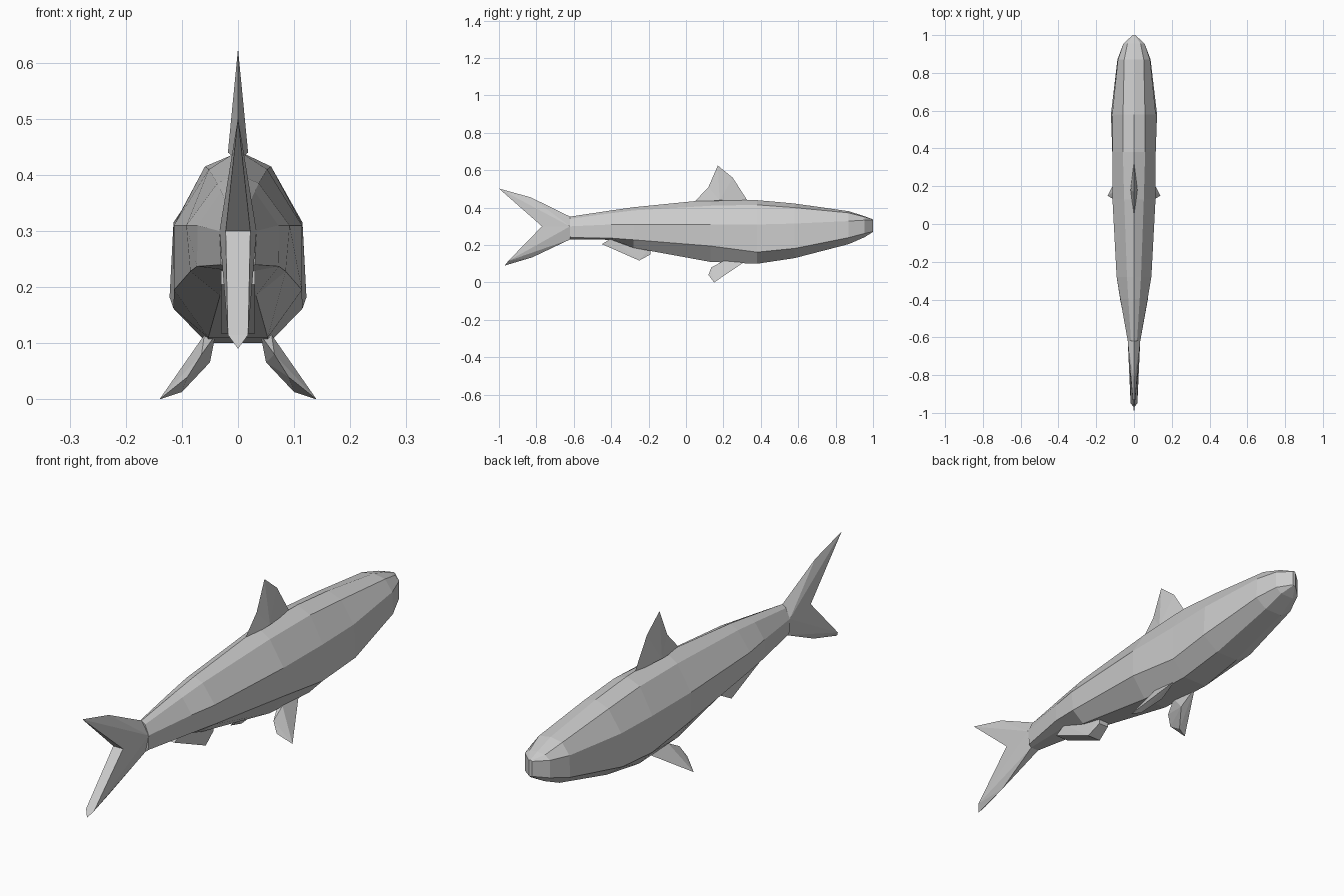
import bpy
import bmesh

default_cube = bpy.data.objects.get("Cube")
if default_cube:
    bpy.data.objects.remove(default_cube, do_unlink=True)

# One plain skin colour
skin = bpy.data.materials.new("skin_grey")
skin.use_nodes = True
skin_colour = (0.6, 0.6, 0.6, 1)
skin.diffuse_color = skin_colour
skin.node_tree.nodes["Principled BSDF"].inputs["Base Color"].default_value = skin_colour


def finish(bm, name):
    """Turn a bmesh into a flat shaded object."""
    bmesh.ops.recalc_face_normals(bm, faces=bm.faces[:])
    mesh = bpy.data.meshes.new(name)
    bm.to_mesh(mesh)
    bm.free()
    mesh.materials.append(skin)
    obj = bpy.data.objects.new(name, mesh)
    bpy.context.collection.objects.link(obj)
    return obj


def mirrored(points):
    """Add the opposite twin of every point off the centre plane."""
    return points + [(-x, y, z) for x, y, z in points if x > 0]


def hull(name, points):
    """Faceted solid wrapped around a few points."""
    bm = bmesh.new()
    for point in points:
        bm.verts.new(point)
    result = bmesh.ops.convex_hull(bm, input=bm.verts[:])
    loose = [v for v in result["geom_interior"] if isinstance(v, bmesh.types.BMVert)]
    bmesh.ops.delete(bm, geom=loose, context="VERTS")
    bmesh.ops.dissolve_limit(bm, angle_limit=0.01, verts=bm.verts[:], edges=bm.edges[:])
    return finish(bm, name)


def ridged_fin(name, outline, hub):
    """Sharp-edged fin: a centre outline fanned to a raised hub on both sides."""
    bm = bmesh.new()
    rim = [bm.verts.new((0, y, z)) for y, z in outline]
    for side in (1, -1):
        peak = bm.verts.new((side * hub[0], hub[1], hub[2]))
        for a, b in zip(rim, rim[1:] + rim[:1]):
            bm.faces.new((a, b, peak))
    return finish(bm, name)


# Body stations from tail root to snout:
# y, back height, then (half width, height) for shoulder, flank, lower flank, belly
stations = [
    (-0.62, 0.352, (0.016, 0.34), (0.033, 0.30), (0.03, 0.24), (0.018, 0.23)),
    (-0.4, 0.385, (0.03, 0.37), (0.072, 0.31), (0.073, 0.237), (0.025, 0.228)),
    (-0.28, 0.402, (0.037, 0.385), (0.092, 0.31), (0.085, 0.228), (0.032, 0.185)),
    (0.13, 0.443, (0.052, 0.41), (0.114, 0.31), (0.114, 0.195), (0.053, 0.11)),
    (0.38, 0.44, (0.059, 0.415), (0.115, 0.31), (0.115, 0.162), (0.055, 0.1)),
    (0.58, 0.422, (0.058, 0.4), (0.115, 0.315), (0.122, 0.182), (0.05, 0.13)),
    (0.87, 0.381, (0.052, 0.372), (0.085, 0.328), (0.088, 0.24), (0.04, 0.205)),
    (0.955, 0.354, (0.035, 0.35), (0.056, 0.333), (0.056, 0.262), (0.03, 0.242)),
    (1.0, 0.337, (0.004, 0.336), (0.007, 0.333), (0.007, 0.272), (0.004, 0.27)),
]
body = bmesh.new()
rings = []
for y, back, *side in stations:
    section = [(0, back)] + side + [(-x, z) for x, z in reversed(side)]
    rings.append([body.verts.new((x, y, z)) for x, z in section])
for near, far in zip(rings, rings[1:]):
    for i in range(len(near)):
        j = (i + 1) % len(near)
        body.faces.new((near[i], near[j], far[j], far[i]))
body.faces.new(rings[0])
body.faces.new(rings[-1])
finish(body, "body")

# Forked tail with sharp leading edges and flat trailing edges
hull("upper_tail_lobe", mirrored([
    (0, -0.62, 0.352), (0, -0.83, 0.455), (0, -1.0, 0.502),
    (0.033, -0.62, 0.30), (0.022, -0.77, 0.30), (0.011, -0.885, 0.4),
]))
hull("lower_tail_lobe", mirrored([
    (0.018, -0.62, 0.23), (0.008, -0.68, 0.215), (0, -0.82, 0.135), (0, -0.97, 0.09),
    (0.033, -0.62, 0.30), (0.022, -0.77, 0.30), (0.018, -0.95, 0.115),
]))

# Dorsal fin
ridged_fin("dorsal_fin", [
    (0.04, 0.425), (0.12, 0.51), (0.17, 0.625), (0.25, 0.56), (0.33, 0.435),
], (0.018, 0.18, 0.44))

# Belly fin, a thick wedge under the tail end
hull("belly_fin", mirrored([
    (0.03, -0.45, 0.205), (0.03, -0.25, 0.117), (0.022, -0.19, 0.15),
    (0.03, -0.4, 0.235), (0.022, -0.19, 0.19),
]))

# Pectoral fins, splayed outward and down
pectoral = [
    (0.04, 0.2, 0.115), (0.06, 0.2, 0.115), (0.05, 0.32, 0.115),
    (0.05, 0.235, 0.066), (0.1, 0.165, 0.013), (0.14, 0.15, 0),
    (0.065, 0.135, 0.08), (0.09, 0.12, 0.04),
]
for label, sign in (("left", 1), ("right", -1)):
    hull(label + "_pectoral_fin", [(sign * x, y, z) for x, y, z in pectoral])
